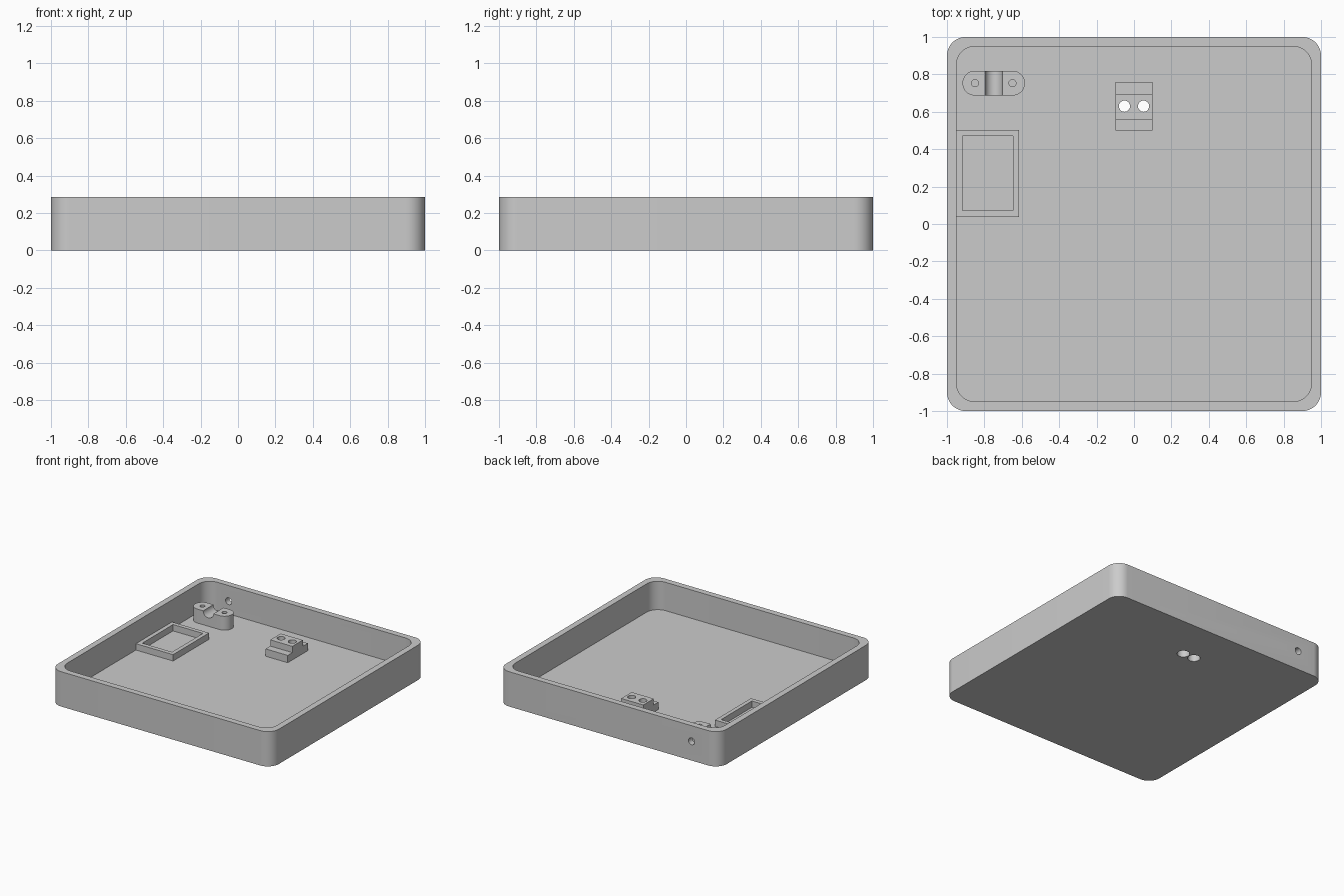
import bpy, bmesh, math
from mathutils import Matrix, Vector

cube = bpy.data.objects.get("Cube")
if cube:
    bpy.data.objects.remove(cube, do_unlink=True)

GREY = (0.6, 0.6, 0.6, 1.0)
mat = bpy.data.materials.new("plain grey plastic")
mat.use_nodes = True
mat.diffuse_color = GREY
mat.node_tree.nodes["Principled BSDF"].inputs["Base Color"].default_value = GREY

FLOOR = 0.053      # top of the tray floor
HEIGHT = 0.285
WALL = 0.05
SINK = 0.01        # fittings overlap the floor slightly


def prism(name, points, direction):
    """Extrude a closed outline of 3D points along a direction."""
    bm = bmesh.new()
    face = bm.faces.new([bm.verts.new(p) for p in points])
    new = bmesh.ops.extrude_face_region(bm, geom=[face])["geom"]
    bmesh.ops.translate(bm, vec=Vector(direction),
                        verts=[v for v in new if isinstance(v, bmesh.types.BMVert)])
    bmesh.ops.recalc_face_normals(bm, faces=bm.faces[:])
    mesh = bpy.data.meshes.new(name)
    bm.to_mesh(mesh)
    bm.free()
    mesh.materials.append(mat)
    ob = bpy.data.objects.new(name, mesh)
    bpy.context.collection.objects.link(ob)
    return ob


def slab(name, x0, x1, y0, y1, z0, z1, radius=0.0, steps=12):
    """Box with optional rounded vertical corners."""
    pts = []
    corners = ((x1, y1, -1, -1), (x0, y1, 1, -1), (x0, y0, 1, 1), (x1, y0, -1, 1))
    for q, (x, y, sx, sy) in enumerate(corners):
        if not radius:
            pts.append((x, y, z0))
            continue
        for i in range(steps + 1):
            a = (q + i / steps) * math.pi / 2
            pts.append((x + sx * radius + radius * math.cos(a),
                        y + sy * radius + radius * math.sin(a), z0))
    return prism(name, pts, (0, 0, z1 - z0))


def rod(centre, radius, length, along_y=False, sides=32):
    """Round cutter starting at centre, running up or along y."""
    turn = Matrix.Rotation(-math.pi / 2, 3, "X") if along_y else Matrix.Identity(3)
    ring = [Vector(centre) + turn @ Vector((radius * math.cos(t), radius * math.sin(t), 0))
            for t in (math.tau * i / sides for i in range(sides))]
    return prism("cutter", ring, turn @ Vector((0, 0, length)))


def cut(ob, cutter):
    """Subtract a cutter from a part and discard it."""
    cutter.hide_render = True
    mod = ob.modifiers.new("cut", "BOOLEAN")
    mod.operation = "DIFFERENCE"
    mod.solver = "EXACT"
    mod.object = cutter
    activate(ob)
    bpy.ops.object.modifier_apply(modifier=mod.name)
    bpy.data.objects.remove(cutter, do_unlink=True)


def activate(ob):
    bpy.ops.object.select_all(action="DESELECT")
    ob.select_set(True)
    bpy.context.view_layer.objects.active = ob


# Open tray with rounded corners
inner = 1 - WALL
tray = slab("tray", -1, 1, -1, 1, 0, HEIGHT, radius=0.1)
cut(tray, slab("cutter", -inner, inner, -inner, inner, FLOOR, HEIGHT + 0.1, radius=0.1))

# Cable hole through the back wall
CLAMP_X, CLAMP_Y, CLAMP_TOP = -0.75, 0.753, 0.167
cut(tray, rod((CLAMP_X, 0.9, 0.157), 0.028, 0.2, along_y=True))

# Cable clamp: stadium block with a round groove and two screw holes
clamp = slab("cable_clamp", CLAMP_X - 0.167, CLAMP_X + 0.167, CLAMP_Y - 0.066,
             CLAMP_Y + 0.066, FLOOR - SINK, CLAMP_TOP, radius=0.0659)
cut(clamp, rod((CLAMP_X, CLAMP_Y - 0.2, CLAMP_TOP), 0.046, 0.4, along_y=True))
for side in (-1, 1):
    cut(clamp, rod((CLAMP_X + side * 0.1, CLAMP_Y, FLOOR - 0.02), 0.019, 0.3))

# Rectangular frame against the right wall
frame = slab("locating_frame", -inner - SINK, -0.614, 0.037, 0.503, FLOOR - SINK, 0.105)
cut(frame, slab("cutter", -0.917, -0.647, 0.072, 0.47, 0, 0.2))

# Stepped mounting block
LOW, TOP = 0.113, 0.164
outline = [(0.5, FLOOR - SINK), (0.76, FLOOR - SINK), (0.76, LOW), (0.695, LOW),
           (0.695, TOP), (0.56, TOP), (0.56, LOW), (0.5, LOW)]
block = prism("mounting_block", [(-0.1, y, z) for y, z in outline], (0.2, 0, 0))

# Screw holes through block and floor, counterbored from below
for x in (-0.051, 0.051):
    for part in (tray, block):
        cut(part, rod((x, 0.63, -0.1), 0.03, 0.4))
        cut(part, rod((x, 0.63, -0.1), 0.047, 0.2))

for part in (tray, clamp, frame, block):
    activate(part)
    bpy.ops.object.shade_smooth_by_angle(angle=math.radians(30))
